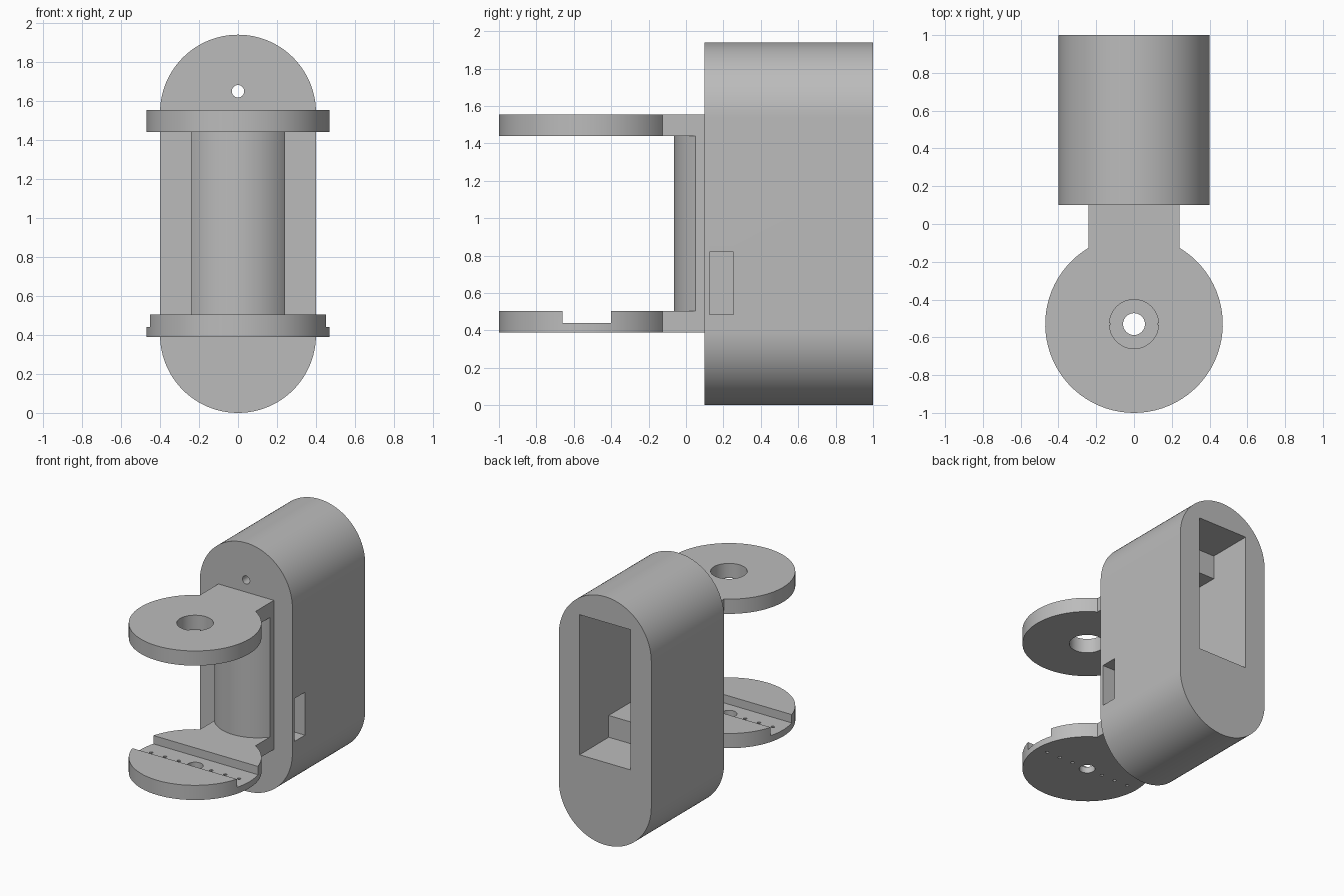
import bpy, bmesh, math

cube = bpy.data.objects.get("Cube")
if cube:
    bpy.data.objects.remove(cube, do_unlink=True)

grey = bpy.data.materials.new("plain_grey")
grey.use_nodes = True
COLOUR = (0.5, 0.5, 0.5, 1)
grey.diffuse_color = COLOUR
for node in grey.node_tree.nodes:
    if node.type == "BSDF_PRINCIPLED":
        node.inputs["Base Color"].default_value = COLOUR


def arc(cx, cy, r, start, end, n=48):
    """Points along an arc, angles in degrees."""
    return [(cx + r * math.cos(math.radians(start + (end - start) * i / n)),
             cy + r * math.sin(math.radians(start + (end - start) * i / n)))
            for i in range(n + 1)]


def circle(cx, cy, r, n=32):
    return arc(cx, cy, r, 0, 360, n)[:-1]


def rect(a0, a1, b0, b1):
    return [(a0, b0), (a1, b0), (a1, b1), (a0, b1)]


def prism(name, outline, axis, lo, hi):
    """Extrude an outline along y (outline in x, z) or z (outline in x, y)."""
    bm = bmesh.new()
    verts = [bm.verts.new((u, lo, v) if axis == "y" else (u, v, lo)) for u, v in outline]
    face = bm.faces.new(verts)
    extruded = bmesh.ops.extrude_face_region(bm, geom=[face])["geom"]
    move = (0, hi - lo, 0) if axis == "y" else (0, 0, hi - lo)
    bmesh.ops.translate(bm, vec=move,
                        verts=[g for g in extruded if isinstance(g, bmesh.types.BMVert)])
    bmesh.ops.recalc_face_normals(bm, faces=bm.faces)
    mesh = bpy.data.meshes.new(name)
    bm.to_mesh(mesh)
    bm.free()
    mesh.materials.append(grey)
    obj = bpy.data.objects.new(name, mesh)
    bpy.context.collection.objects.link(obj)
    return obj


def finish(obj, cutters=()):
    """Cut the openings, then smooth the curved sides."""
    bpy.ops.object.select_all(action="DESELECT")
    obj.select_set(True)
    bpy.context.view_layer.objects.active = obj
    for cutter in cutters:
        cutter.hide_render = True
        mod = obj.modifiers.new("cut", "BOOLEAN")
        mod.operation = "DIFFERENCE"
        mod.solver = "EXACT"
        mod.object = cutter
        bpy.ops.object.modifier_apply(modifier=mod.name)
        bpy.data.objects.remove(cutter, do_unlink=True)
    bpy.ops.object.shade_smooth_by_angle(angle=math.radians(30))


# Housing: a rounded-end block with a stepped pocket open at the back
R, TOP = 0.4, 1.94
housing = prism("housing", arc(0, TOP - R, R, 0, 180) + arc(0, R, R, 180, 360), "y", 0.1, 1)
finish(housing, [
    prism("pocket_cutter", rect(-0.22, 0.22, 0.645, 1.74), "y", 0.64, 1.1),
    prism("deep_pocket_cutter", rect(-0.22, 0.22, 0.815, 1.55), "y", 0.125, 0.7),
    prism("cable_slot_cutter", rect(-0.22, 0.5, 0.125, 0.255), "z", 0.485, 0.82),
    prism("pin_hole_cutter", circle(0, 1.65, 0.032), "y", 0, 0.7),
])

# Bracket plates: a disc with a straight neck running back to the housing
CY, DISC, NECK, BACK = -0.53, 0.47, 0.24, 0.103
join = math.degrees(math.acos(NECK / DISC))
plate = [(NECK, BACK), (-NECK, BACK)] + arc(0, CY, DISC, 180 - join, 360 + join, 64)

upper = prism("upper_plate", plate, "z", 1.44, 1.555)
finish(upper, [prism("upper_hole_cutter", circle(0, CY, 0.13), "z", 1.3, 1.7)])

lower = prism("lower_plate", plate, "z", 0.39, 0.505)
cutters = [prism("groove_cutter", rect(-0.6, 0.6, -0.66, -0.4), "z", 0.44, 0.6),
           prism("lower_hole_cutter", circle(0, CY, 0.058), "z", 0.3, 0.7)]
for side in (-1, 1):
    for x in (0.14, 0.26, 0.38):
        cutters.append(prism("screw_hole_cutter", circle(side * x, CY, 0.013, 12), "z", 0.3, 0.7))
finish(lower, cutters)

# Web: upright with a convex front, joining the two plates
WR = 0.308
half = math.degrees(math.asin(NECK / WR))
web = prism("web", [(NECK, BACK), (-NECK, BACK)]
            + arc(0, -0.065 + WR, WR, 270 - half, 270 + half, 24), "z", 0.5, 1.445)
finish(web)
